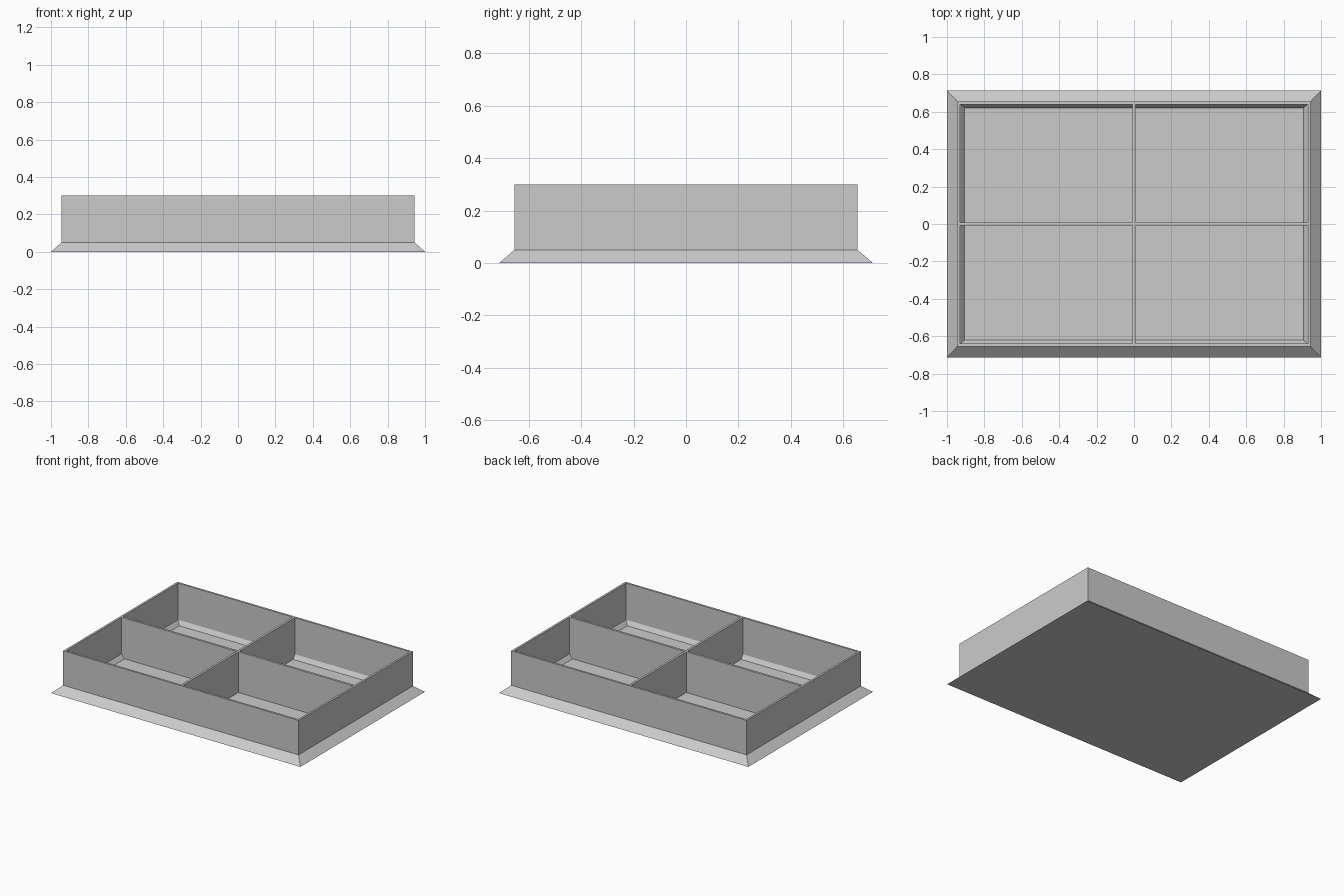
import bpy
import bmesh

cube = bpy.data.objects.get("Cube")
if cube:
    bpy.data.objects.remove(cube, do_unlink=True)

grey = bpy.data.materials.new("plain grey")
grey.use_nodes = True
colour = (0.6, 0.6, 0.6, 1)
grey.diffuse_color = colour
grey.node_tree.nodes["Principled BSDF"].inputs["Base Color"].default_value = colour


def add_object(name, bm):
    bmesh.ops.recalc_face_normals(bm, faces=bm.faces)
    mesh = bpy.data.meshes.new(name)
    bm.to_mesh(mesh)
    bm.free()
    mesh.materials.append(grey)
    obj = bpy.data.objects.new(name, mesh)
    bpy.context.collection.objects.link(obj)
    return obj


def rectangular_shell(name, rings):
    """Skin a stack of (half width, half depth, height) rectangles, capping both ends."""
    bm = bmesh.new()
    loops = []
    for hx, hy, z in rings:
        corners = ((-hx, -hy), (hx, -hy), (hx, hy), (-hx, hy))
        loops.append([bm.verts.new((x, y, z)) for x, y in corners])
    for a, b in zip(loops, loops[1:]):
        for i in range(4):
            j = (i + 1) % 4
            bm.faces.new((a[i], a[j], b[j], b[i]))
    bm.faces.new(loops[0])
    bm.faces.new(loops[-1])
    return add_object(name, bm)


def box(name, size, z_low, z_high):
    return rectangular_shell(name, [(size[0] / 2, size[1] / 2, z) for z in (z_low, z_high)])


TOP = 0.30
FLOOR = 0.005
INNER_X, INNER_Y = 0.929, 0.640
THICK = 0.016

# Tray: flared foot, upright walls, sloped inner edge and floor
rectangular_shell("tray", [
    (1.0, 0.713, 0),
    (0.944, 0.655, 0.05),
    (0.944, 0.655, TOP),
    (INNER_X, INNER_Y, TOP),
    (INNER_X, INNER_Y, 0.035),
    (0.905, 0.62, FLOOR),
])

# Crossed dividers making four compartments
box("long_divider", (2 * INNER_X, THICK), FLOOR, TOP)
for name, side in (("front_divider", -1), ("back_divider", 1)):
    length = INNER_Y - THICK / 2
    part = box(name, (THICK, length), FLOOR, TOP)
    part.location.y = side * (THICK + length) / 2
